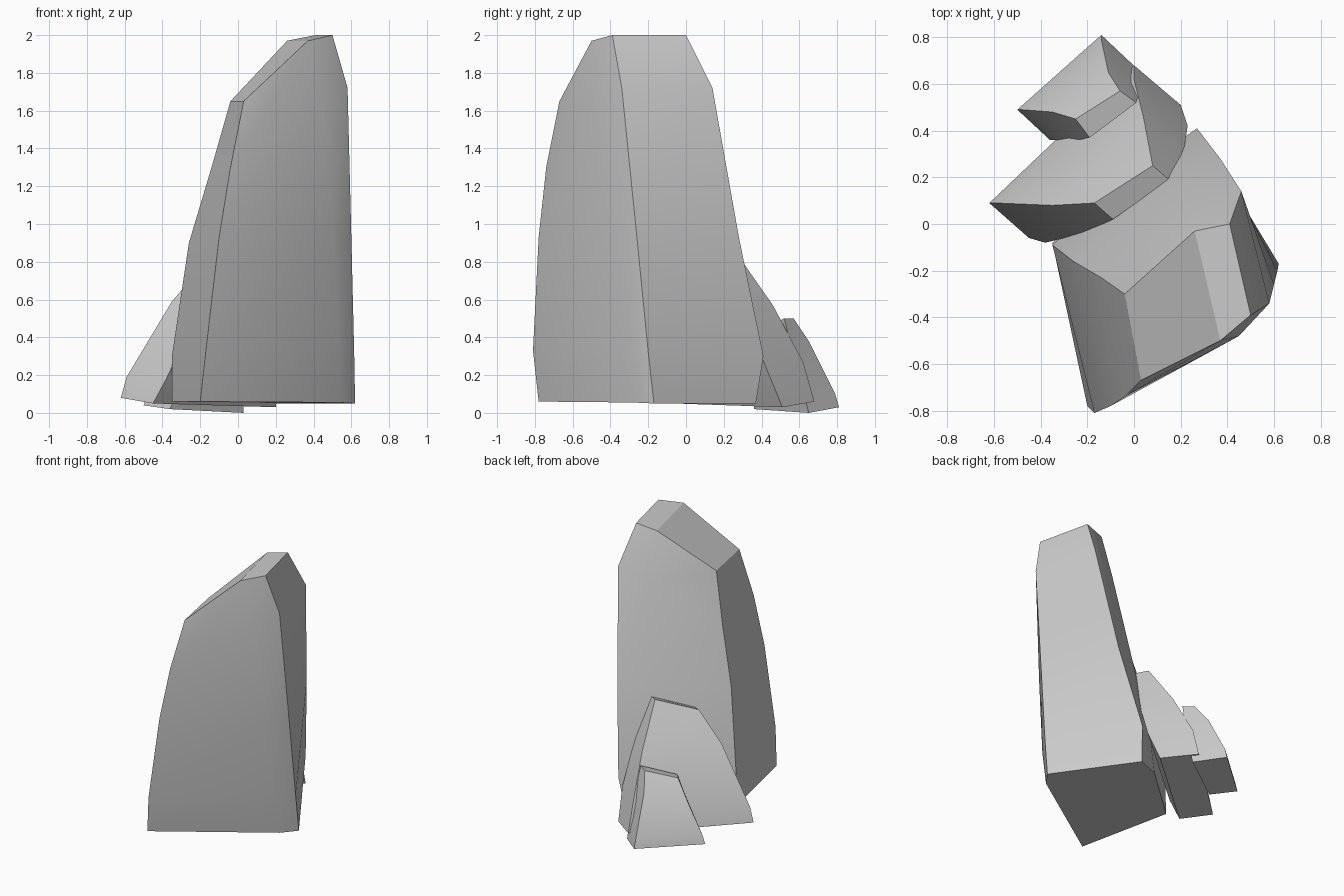
import bpy, bmesh, math


def rock(name, columns):
    """Skin a ring of edge profiles (each listed top to bottom) and cap the ends."""
    bm = bmesh.new()
    cols = [[bm.verts.new(p) for p in col] for col in columns]
    n, levels = len(cols), len(cols[0])
    for i in range(n):
        a, b = cols[i], cols[(i + 1) % n]
        for k in range(levels - 1):
            bm.faces.new((a[k], b[k], b[k + 1], a[k + 1]))
    for k in (0, levels - 1):
        for i in range(n // 2 - 1):
            bm.faces.new([cols[j][k] for j in (i, i + 1, n - 2 - i, n - 1 - i)])
    bmesh.ops.recalc_face_normals(bm, faces=bm.faces[:])
    me = bpy.data.meshes.new(name)
    bm.to_mesh(me)
    bm.free()
    me.shade_smooth()
    me.set_sharp_from_angle(angle=math.radians(30))
    ob = bpy.data.objects.new(name, me)
    bpy.context.collection.objects.link(ob)
    return ob


# Tall main rock: left, back middle, back right, right, front middle, front left
rock("tall_rock", [
    [(-.04, -.30, 1.65), (-.14, -.23, 1.30), (-.26, -.16, .90), (-.35, -.09, .30), (-.35, -.08, .06)],
    [(.26, -.03, 1.97), (.26, .08, 1.62), (.18, .20, .93), (.10, .29, .32), (.07, .30, .055)],
    [(.41, 0, 2.0), (.46, .14, 1.72), (.37, .28, .93), (.27, .41, .30), (.24, .37, .05)],
    [(.50, -.39, 2.0), (.58, -.34, 1.72), (.60, -.26, .93), (.615, -.20, .32), (.62, -.17, .05)],
    [(.37, -.50, 1.97), (.45, -.48, 1.65), (.50, -.40, .93), (.53, -.33, .32), (.54, -.28, .055)],
    [(.03, -.67, 1.65), (-.04, -.74, 1.30), (-.10, -.78, .93), (-.17, -.81, .33), (-.20, -.78, .06)],
])

# Middle shard: outer left, outer right, inner right, inner left
rock("middle_rock", [
    [(-.17, .09, .80), (-.35, .08, .59), (-.59, .09, .19), (-.62, .09, .08)],
    [(.08, .25, .87), (.04, .46, .57), (.00, .62, .27), (.00, .68, .06)],
    [(.15, .19, .85), (.21, .29, .58), (.23, .42, .25), (.20, .51, .03)],
    [(-.09, .02, .77), (-.22, -.04, .52), (-.38, -.08, .18), (-.45, -.06, .05)],
])

# Small shard: same order
rock("small_rock", [
    [(-.25, .45, .45), (-.35, .48, .31), (-.48, .49, .10), (-.50, .49, .04)],
    [(-.06, .57, .50), (-.11, .65, .38), (-.14, .79, .10), (-.14, .81, .03)],
    [(.01, .52, .50), (.02, .56, .34), (.03, .63, .08), (.03, .65, 0)],
    [(-.19, .37, .43), (-.24, .36, .30), (-.33, .36, .10), (-.36, .36, .02)],
])
